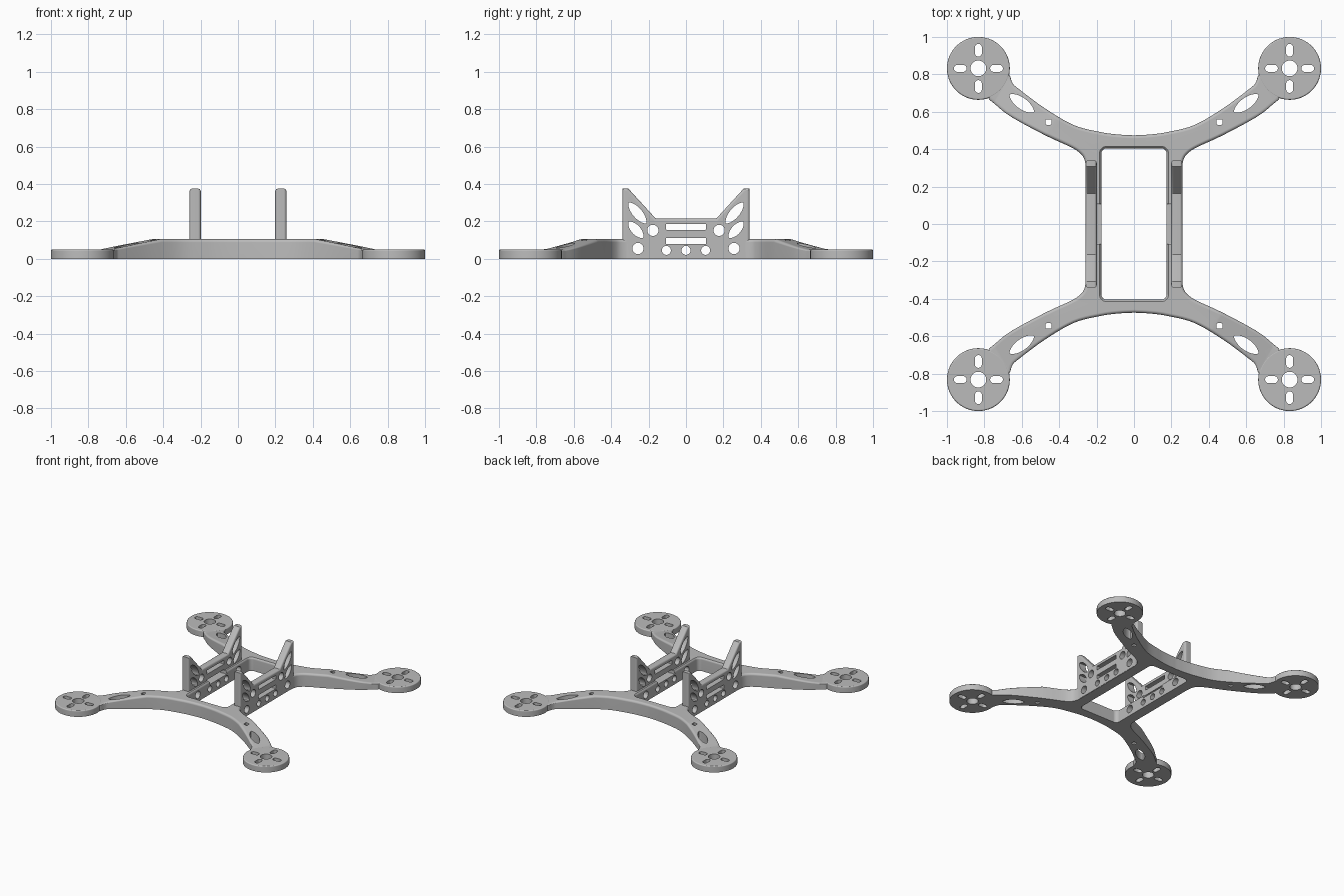
import bpy, bmesh, math
from mathutils import Vector

if "Cube" in bpy.data.objects:
    bpy.data.objects.remove(bpy.data.objects["Cube"])

GREY = (0.5, 0.5, 0.5, 1)
mat = bpy.data.materials.new("matte grey")
mat.use_nodes = True
mat.diffuse_color = GREY
mat.node_tree.nodes["Principled BSDF"].inputs["Base Color"].default_value = GREY

HEIGHT, MOUNT_H, MOUNT = 0.105, 0.05, 0.832
QUADS = [(1, 1), (-1, 1), (-1, -1), (1, -1)]


# ---- helpers ----
def oval(cx, cy, a, b, angle=0, point=0, n=32):
    """Ellipse outline; point > 0 sharpens its tips into a leaf."""
    out = []
    for i in range(n):
        t = 2 * math.pi * i / n
        u, v = a * math.cos(t), b * math.sin(t) * abs(math.sin(t)) ** point
        c, s = math.cos(angle), math.sin(angle)
        out.append((cx + u * c - v * s, cy + u * s + v * c))
    return out


def rounded(cx, cy, hx, hy, r, n=6):
    """Rounded rectangle outline."""
    out = []
    for k, (sx, sy) in enumerate(QUADS):
        for i in range(n + 1):
            t = math.pi / 2 * (k + i / n)
            out.append((cx + sx * (hx - r) + r * math.cos(t),
                        cy + sy * (hy - r) + r * math.sin(t)))
    return out


def spline(pts, n=5):
    """Smooth curve through the points."""
    v = [Vector(p) for p in [pts[0]] + pts + [pts[-1]]]
    out = []
    for a, b, c, d in zip(v, v[1:], v[2:], v[3:]):
        for i in range(n):
            t = i / n
            out.append(tuple(b + (c - a) * t / 2 + (a * 2 - b * 5 + c * 4 - d) * t * t / 2
                             + (b * 3 - a - c * 3 + d) * t ** 3 / 2))
    return out + [pts[-1]]


def loft(bm, rings, axis="z"):
    """Closed solid through (outline, level) rings along an axis."""
    loops = [[bm.verts.new((u, v, w) if axis == "z" else (w, u, v)) for u, v in pts]
             for pts, w in rings]
    bm.faces.new(loops[0][::-1])
    bm.faces.new(loops[-1])
    for lo, hi in zip(loops, loops[1:]):
        for i in range(len(lo)):
            bm.faces.new((lo[i - 1], lo[i], hi[i], hi[i - 1]))
    return loops


def prism(bm, pts, lo, hi, axis="z"):
    return loft(bm, [(pts, lo), (pts, hi)], axis)


def round_edges(bm, test, size, segments=4):
    bmesh.ops.recalc_face_normals(bm, faces=bm.faces)
    edges = [e for e in bm.edges if test(e)]
    bmesh.ops.bevel(bm, geom=edges, offset=size, segments=segments, profile=0.5,
                    affect="EDGES", clamp_overlap=False)


def make(name, bm):
    bmesh.ops.recalc_face_normals(bm, faces=bm.faces)
    me = bpy.data.meshes.new(name)
    bm.to_mesh(me)
    bm.free()
    me.materials.append(mat)
    ob = bpy.data.objects.new(name, me)
    bpy.context.collection.objects.link(ob)
    return ob


def finish(ob, cutters):
    """Cut the holes, then smooth the rounded edges."""
    bpy.ops.object.select_all(action="DESELECT")
    ob.select_set(True)
    bpy.context.view_layer.objects.active = ob
    for c in cutters:
        m = ob.modifiers.new("holes", "BOOLEAN")
        m.operation, m.solver, m.object = "DIFFERENCE", "EXACT", c
        bpy.ops.object.modifier_apply(modifier=m.name)
    bpy.ops.object.shade_smooth_by_angle(angle=math.radians(35))
    m = ob.modifiers.new("clean shading", "WEIGHTED_NORMAL")
    m.keep_sharp = True


# ---- cutter: centre window and arm holes (vertical) ----
bm = bmesh.new()
loft(bm, [(rounded(0, 0, 0.175 + o, 0.405 + o, 0.03 + o), z) for o, z in
          [(0, -0.1), (0, 0.09), (0.004, 0.1), (0.012, 0.106), (0.012, 0.2)]])
for sx, sy in QUADS:
    prism(bm, oval(sx * 0.6, sy * 0.645, 0.08, 0.03, sx * sy * math.radians(36), 0.4), -0.1, 0.2)
    prism(bm, rounded(sx * 0.457, sy * 0.545, 0.015, 0.015, 0.006), -0.1, 0.2)
arm_holes = make("arm_hole_cutter", bm)

# ---- cutter: side plate holes (sideways) ----
bm = bmesh.new()
for z in (0.096, 0.171):
    prism(bm, rounded(0, z, 0.108, 0.016, 0.004), -0.4, 0.4, "x")
prism(bm, oval(0, 0.045, 0.024, 0.024), -0.4, 0.4, "x")
for s in (-1, 1):
    for y, z, r in [(0.105, 0.045, 0.024), (0.257, 0.055, 0.03), (0.177, 0.152, 0.03)]:
        prism(bm, oval(s * y, z, r, r), -0.4, 0.4, "x")
    prism(bm, oval(s * 0.26, 0.245, 0.073, 0.026, s * math.radians(50), 0.4), -0.4, 0.4, "x")
    prism(bm, oval(s * 0.268, 0.155, 0.058, 0.025, s * math.radians(48), 0.4), -0.4, 0.4, "x")
plate_holes = make("plate_hole_cutter", bm)

# ---- main frame: four curved arms around the window ----
lower = [(0.257, 0), (0.257, 0.2), (0.257, 0.29), (0.265, 0.345), (0.29, 0.38), (0.342, 0.413),
         (0.476, 0.475), (0.66, 0.575), (0.745, 0.642), (0.775, 0.668), (0.79, 0.70)]
upper = [(0.70, 0.79), (0.668, 0.80), (0.65, 0.755), (0.62, 0.725), (0.476, 0.618),
         (0.32, 0.528), (0.18, 0.492), (0.09, 0.479), (0, 0.474)]
quarter = spline(lower) + spline(upper)
outline = (quarter + [(-x, y) for x, y in quarter[::-1]][1:]
           + [(-x, -y) for x, y in quarter][1:] + [(x, -y) for x, y in quarter[::-1]][1:-1])
bm = bmesh.new()
prism(bm, outline, 0, HEIGHT)
round_edges(bm, lambda e: all(v.co.z > 0.1 for v in e.verts), 0.017)

# arms slope down towards the motor mounts
START, END = 0.64, 0.97
for sx, sy in QUADS:
    d = Vector((sx * 0.86, sy * 0.5, 0)).normalized()
    for s in (START, END):
        bmesh.ops.bisect_plane(bm, geom=bm.verts[:] + bm.edges[:] + bm.faces[:],
                               plane_co=d * s, plane_no=d)
for v in bm.verts:
    s = (abs(v.co.x) * 0.86 + abs(v.co.y) * 0.5) / math.hypot(0.86, 0.5)
    t = min(max((s - START) / (END - START), 0), 1)
    v.co.z *= 1 + t * (0.049 / HEIGHT - 1)
finish(make("frame", bm), [arm_holes, plate_holes])

# ---- motor mounts ----
for sx, sy in QUADS:
    cx, cy = sx * MOUNT, sy * MOUNT
    bm = bmesh.new()
    prism(bm, oval(cx, cy, 0.168, 0.168, n=72), 0, MOUNT_H)
    round_edges(bm, lambda e: all(v.co.z > 0.04 for v in e.verts), 0.008, 3)
    cut = bmesh.new()
    prism(cut, oval(cx, cy, 0.042, 0.042), -0.1, 0.2)
    for s in (-1, 1):
        prism(cut, rounded(cx + s * 0.097, cy, 0.034, 0.0185, 0.0184), -0.1, 0.2)
        prism(cut, rounded(cx, cy + s * 0.097, 0.0185, 0.034, 0.0184), -0.1, 0.2)
    cutter = make("mount_hole_cutter", cut)
    name = ("back" if sy > 0 else "front") + ("_left" if sx > 0 else "_right")
    finish(make(name + "_motor_mount", bm), [cutter])
    bpy.data.objects.remove(cutter)

# ---- upright side plates ----
half = [(0.34, 0.002), (0.34, 0.375), (0.308, 0.375), (0.162, 0.215)]
profile = half + [(-y, z) for y, z in half[::-1]]
for name, s in (("left", 1), ("right", -1)):
    bm = bmesh.new()
    prism(bm, profile, s * 0.199, s * 0.259, "x")
    round_edges(bm, lambda e: abs(e.verts[0].co.x - e.verts[1].co.x) < 0.01
                and any(v.co.z > 0.1 for v in e.verts), 0.014)
    finish(make(name + "_side_plate", bm), [plate_holes])

for c in (arm_holes, plate_holes):
    bpy.data.objects.remove(c)
